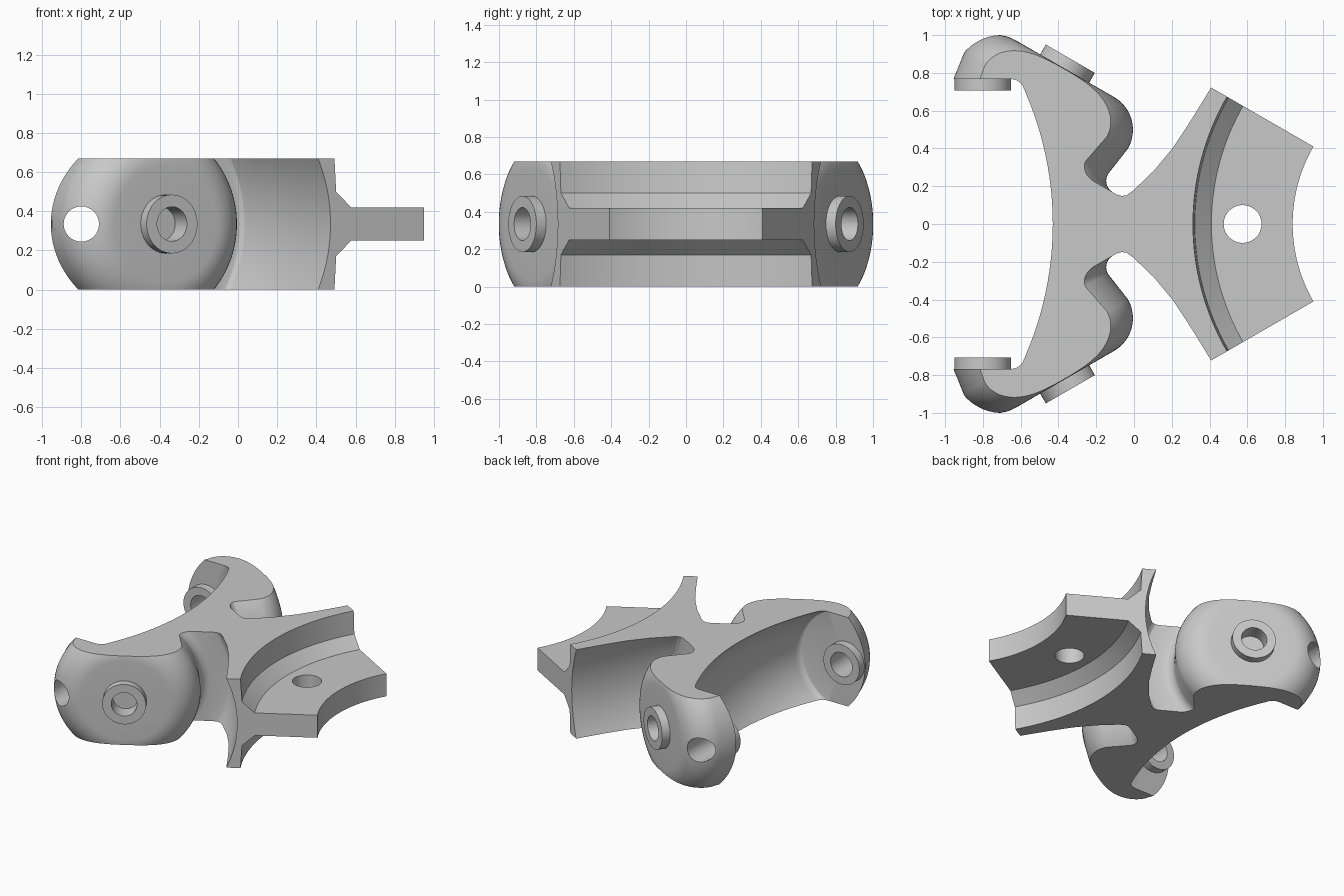
import bpy, bmesh
from math import sin, cos, pi, sqrt, radians
from mathutils import Vector

if "Cube" in bpy.data.objects:
    bpy.data.objects.remove(bpy.data.objects["Cube"], do_unlink=True)

H = 0.67          # total height
MID = H / 2
PAD = 1.66        # x of the pad's centre of curvature
TIP = -0.8        # x of the axis through both arm tips

metal = bpy.data.materials.new("plain_grey")
metal.use_nodes = True
grey = (0.58, 0.58, 0.58, 1)
metal.diffuse_color = grey
metal.node_tree.nodes["Principled BSDF"].inputs["Base Color"].default_value = grey


def finish(bm, name):
    bmesh.ops.recalc_face_normals(bm, faces=bm.faces)
    mesh = bpy.data.meshes.new(name)
    bm.to_mesh(mesh)
    bm.free()
    mesh.materials.append(metal)
    obj = bpy.data.objects.new(name, mesh)
    bpy.context.scene.collection.objects.link(obj)
    return obj


def prism(name, outline):
    bm = bmesh.new()
    base = bm.faces.new([bm.verts.new((x, y, 0)) for x, y in outline])
    top = bmesh.ops.extrude_face_region(bm, geom=[base])["geom"]
    bmesh.ops.translate(bm, vec=(0, 0, H), verts=[v for v in top if isinstance(v, bmesh.types.BMVert)])
    return finish(bm, name)


def lathe(name, profile, origin, axis, steps=64, closed=False):
    """Turn a (radius, distance) profile around an axis into a watertight solid."""
    bm = bmesh.new()
    turn = Vector(axis).to_track_quat("Z", "Y").to_matrix()
    rings = []
    for r, h in profile:
        count = steps if r > 0 else 1
        angles = [2 * pi * i / steps for i in range(count)]
        ring = [bm.verts.new(turn @ Vector((r * cos(a), r * sin(a), h)) + Vector(origin)) for a in angles]
        rings.append(ring if r > 0 else ring * steps)
    pairs = list(zip(rings, rings[1:])) + ([(rings[-1], rings[0])] if closed else [])
    for low, high in pairs:
        for i in range(steps):
            j = (i + 1) % steps
            corners = dict.fromkeys((low[i], low[j], high[j], high[i]))
            bm.faces.new(list(corners))
    return finish(bm, name)


def rod(name, radius, start, end, origin, axis):
    return lathe(name, [(0, start), (radius, start), (radius, end), (0, end)], origin, axis, 48)


def combine(body, tool, operation):
    mod = body.modifiers.new(operation, "BOOLEAN")
    mod.operation = operation
    mod.solver = "EXACT"
    mod.object = tool
    bpy.context.view_layer.objects.active = body
    bpy.ops.object.modifier_apply(modifier=mod.name)
    bpy.data.objects.remove(tool, do_unlink=True)


def arc(cx, cy, r, a0, a1, n):
    return [(cx + r * cos(radians(a0 + (a1 - a0) * i / n)),
             cy + r * sin(radians(a0 + (a1 - a0) * i / n))) for i in range(n + 1)]


# Rough plan block with a fan-shaped pad end, mirrored across y = 0
half = [(TIP, 0), (TIP, 0.6), (-1.0, 0.75), (-1.0, 1.05), (0.1, 1.05), (0.274, 0.8)]
half += arc(PAD, 0, 0.82, 150, 180, 16)
half[-1] = (PAD - 0.82, 0)
body = prism("bracket_body", half + [(x, -y) for x, y in reversed(half[1:-1])])

# Barrel-shaped hollow between the arms, turned around the tip axis
edge = [(-2.18 + sqrt(1.75 ** 2 - y * y), y) for y in [0.69 * i / 16 for i in range(17)]]
edge += arc(-0.65, 0.697, 0.07, 15, 90, 6)
barrel = [(sqrt((x - TIP) ** 2 + MID ** 2), y) for x, y in edge]
barrel = [(r, -y) for r, y in reversed(barrel[1:])] + barrel
barrel = [(0, barrel[0][1])] + barrel + [(0, barrel[-1][1])]
combine(body, lathe("arm_hollow", barrel, (TIP, 0, MID), (0, 1, 0), 128), "DIFFERENCE")

# Turned clearance around each arm: rounded cheek, groove floor, flange wall
R, F, G, FLOOR = 0.502, 0.2, 0.07, 0.44
clearance = [(0, -0.6), (0.796, -0.6), (0.796, -0.31), (0.791, -0.1), (0.781, 0.08),
             (0.757, 0.235), (0.72, 0.377), (0.704, 0.418), (0.685, 0.434), (0.66, FLOOR)]
clearance += arc(R - 0.024 + G, FLOOR - G, G, 90, 180, 6)
clearance += arc(R - F, F, F, 0, -90, 12)[:-1] + [(R - F, 0), (0, 0)]
for s in (1, -1):
    combine(body, lathe("arm_clearance", clearance, (-0.367, s * 0.823, MID),
                        (-0.5, -0.866 * s, 0), 128), "DIFFERENCE")

# Pad recesses above and below, with a chamfer at the wall
recess = [(0.7, 0.085), (1.25, 0.085), (1.338, 0.165), (1.353, 0.42), (0.7, 0.42)]
for s in (1, -1):
    combine(body, lathe("pad_recess", [(r, s * h) for r, h in recess],
                        (PAD, 0, MID), (0, 0, 1), 192, True), "DIFFERENCE")
combine(body, rod("pad_hole", 0.1, -0.5, 0.5, (0.575, 0, MID), (0, 0, 1)), "DIFFERENCE")

# Bosses on both arms, then the blind outer bores and one bore through both tips
for s in (1, -1):
    inward = (-0.5, -0.866 * s, 0)
    outer = (-0.367, 0.823 * s, MID)
    combine(body, rod("outer_boss", 0.15, -0.06, 0.03, outer, inward), "UNION")
    combine(body, rod("tip_boss", 0.15, 0.707, 0.785, (TIP, 0, MID), (0, s, 0)), "UNION")
    combine(body, rod("outer_bore", 0.088, -0.12, 0.06, outer, inward), "DIFFERENCE")
combine(body, rod("tip_bore", 0.09, -1.2, 1.2, (TIP, 0, MID), (0, 1, 0)), "DIFFERENCE")

bpy.ops.object.select_all(action="DESELECT")
body.select_set(True)
bpy.context.view_layer.objects.active = body
bpy.ops.object.shade_smooth_by_angle(angle=radians(25))
